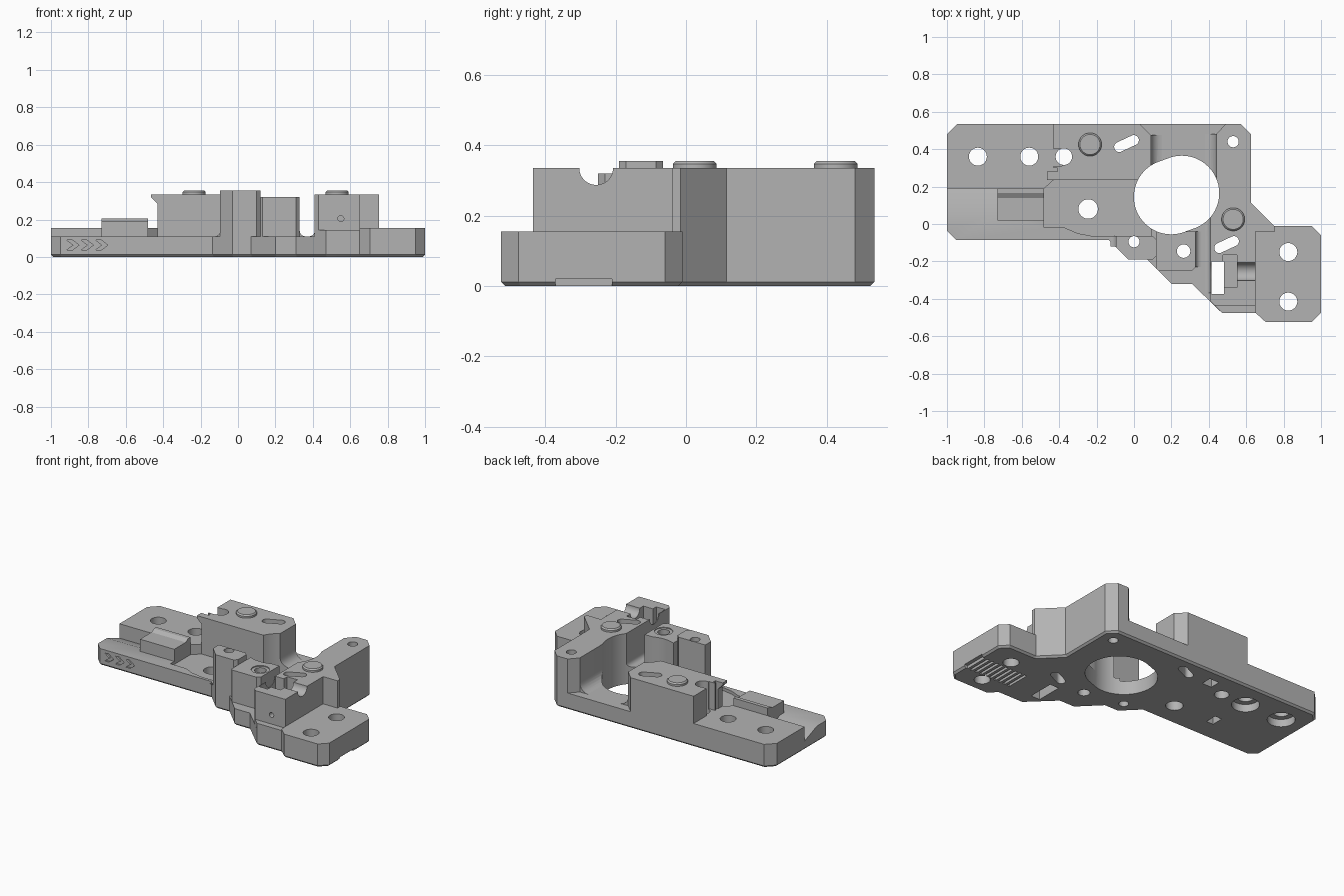
import bpy, bmesh
from math import sin, cos, pi, radians

if "Cube" in bpy.data.objects:
    bpy.data.objects.remove(bpy.data.objects["Cube"])

grey = bpy.data.materials.new("mid_grey")
grey.use_nodes = True
grey.diffuse_color = (0.45, 0.45, 0.45, 1)
grey.node_tree.nodes["Principled BSDF"].inputs["Base Color"].default_value = grey.diffuse_color

parts = []
cutters = bpy.data.collections.new("cutters")
bpy.context.scene.collection.children.link(cutters)


def prism(name, pts, lo, hi, axis="z", cut=False, chamfer_low=0, chamfer_top=0):
    """Extrude a 2D outline along an axis."""
    place = {"z": lambda a, b, h: (a, b, h),
             "x": lambda a, b, h: (h, a, b),
             "y": lambda a, b, h: (a, h, b)}[axis]
    bm = bmesh.new()
    low = [bm.verts.new(place(a, b, lo)) for a, b in pts]
    top = [bm.verts.new(place(a, b, hi)) for a, b in pts]
    f_low, f_top = bm.faces.new(low[::-1]), bm.faces.new(top)
    n = len(pts)
    for i in range(n):
        j = (i + 1) % n
        bm.faces.new((low[i], low[j], top[j], top[i]))
    bmesh.ops.recalc_face_normals(bm, faces=bm.faces)
    for face, size in ((f_low, chamfer_low), (f_top, chamfer_top)):
        if size:
            bmesh.ops.bevel(bm, geom=list(face.edges), offset=size, segments=1,
                            affect="EDGES", profile=0.5)
    mesh = bpy.data.meshes.new(name)
    bm.to_mesh(mesh)
    bm.free()
    mesh.materials.append(grey)
    ob = bpy.data.objects.new(name, mesh)
    if cut:
        cutters.objects.link(ob)
        ob.hide_render = True
    else:
        bpy.context.scene.collection.objects.link(ob)
        parts.append(ob)
    return ob


def rect(a0, a1, b0, b1):
    return [(a0, b0), (a1, b0), (a1, b1), (a0, b1)]


def stadium(cx, cy, r, half=0.0, angle=0.0, n=40):
    """Circle, or a rounded slot when half is above zero."""
    t = radians(angle)
    out = []
    for i in range(n):
        a = 2 * pi * (i + 0.5) / n
        u = r * cos(a) + (half if cos(a) > 0 else -half)
        v = r * sin(a)
        out.append((cx + u * cos(t) - v * sin(t), cy + u * sin(t) + v * cos(t)))
    return out


def cut(pts, lo=-0.1, hi=0.5, axis="z"):
    prism("cutter", pts, lo, hi, axis, cut=True)


# Base plate
FLOOR, SLAB, TALL = 0.11, 0.155, 0.335
prism("base_plate", [
    (-1, 0.48), (-0.945, 0.535), (0.57, 0.535), (0.625, 0.48), (0.625, 0.115), (0.75, -0.01),
    (0.95, -0.01), (1, -0.06), (1, -0.475), (0.95, -0.525), (0.705, -0.525), (0.65, -0.475),
    (0.47, -0.475), (0.31, -0.32), (0.2, -0.32), (0.07, -0.19), (-0.03, -0.19),
    (-0.135, -0.085), (-0.95, -0.085), (-1, -0.035)], 0, FLOOR, chamfer_low=0.012)

# Low end slabs
prism("rear_slab", [(-1, 0.19), (-0.48, 0.19), (-0.43, 0.235), (-0.43, 0.535),
                    (-0.945, 0.535), (-1, 0.48)], FLOOR, SLAB)
prism("side_slab", [(0.65, -0.475), (0.705, -0.525), (0.95, -0.525), (1, -0.475),
                    (1, -0.06), (0.95, -0.01), (0.75, -0.01), (0.65, -0.01)], FLOOR, SLAB)

# Guide block in the channel
prism("guide_block", [(0.02, FLOOR), (0.02, 0.19), (0.14, 0.19), (0.165, 0.205),
                      (0.19, 0.205), (0.19, FLOOR)], -0.73, -0.48, "x")

# Rear tower with its side lip
prism("rear_tower", [(-0.43, 0.235), (0.06, 0.235), (0.09, 0.265), (0.09, 0.475),
                     (0.03, 0.535), (-0.43, 0.535)], FLOOR, TALL)
prism("tower_lip", [(-0.43, 0.285), (-0.465, 0.32), (-0.465, TALL), (-0.43, TALL)],
      0.235, 0.28, "y")

# Side tower
prism("side_tower", [
    (0.49, 0.535), (0.57, 0.535), (0.625, 0.48), (0.625, 0.115), (0.755, -0.015), (0.755, -0.04),
    (0.65, -0.04), (0.65, -0.435), (0.43, -0.435), (0.41, -0.415), (0.41, 0.06),
    (0.44, 0.1), (0.44, 0.48)], FLOOR, TALL)
prism("side_tower_ledge", [(0.65, -0.435), (0.43, -0.435), (0.47, -0.475), (0.65, -0.475)],
      FLOOR, 0.145)

# Front posts
prism("front_post", [(-0.095, -0.125), (-0.03, -0.19), (0.1, -0.19), (0.12, -0.17),
                     (0.12, -0.085), (0.1, -0.065), (-0.095, -0.065)], FLOOR, 0.355)
prism("screw_post", [(0.12, -0.24), (0.13, -0.25), (0.31, -0.25), (0.33, -0.23),
                     (0.33, -0.04), (0.12, -0.04)], FLOOR, 0.32)


# Concave fillets where walls meet the floor
def fillet(name, x, side, r, y0, y1):
    arc = [(x + side * r * (1 - sin(a)), FLOOR + r * (1 - cos(a)))
           for a in [i * pi / 12 for i in range(7)]]
    prism(name, arc + [(x, FLOOR)], y0, y1, "y")


fillet("rear_tower_fillet", 0.09, 1, 0.06, 0.25, 0.475)
fillet("side_tower_rear_fillet", 0.44, -1, 0.06, 0.25, 0.48)
fillet("side_tower_front_fillet", 0.41, -1, 0.03, -0.37, 0.05)
fillet("screw_post_fillet", 0.33, 1, 0.03, -0.23, -0.04)
fillet("front_post_fillet", -0.095, -1, 0.03, -0.12, -0.065)

# Raised round pads
for label, x, y in (("rear_pad", -0.235, 0.425), ("side_pad", 0.53, 0.025)):
    prism(label, stadium(x, y, 0.062), TALL, 0.355, chamfer_top=0.008)

# Main opening, bolt holes and slots
cut(stadium(0.2275, 0.155, 0.2, 0.03, 20, 64))
for x, y, r in ((-0.835, 0.36, 0.048), (-0.56, 0.36, 0.048), (-0.375, 0.36, 0.044),
                (-0.245, 0.08, 0.052), (0.825, -0.15, 0.048), (0.825, -0.415, 0.048),
                (0.53, 0.44, 0.03), (0, -0.095, 0.03), (0.265, -0.145, 0.036)):
    cut(stadium(x, y, r))
for x, y in ((-0.04, 0.43), (0.495, -0.11)):
    cut(stadium(x, y, 0.027, 0.043, 25))

# Counterbores and blind pockets underneath
for x in (-0.835, -0.56):
    cut(stadium(x, 0.36, 0.083), -0.1, 0.05)
cut(rect(-0.27, -0.2, 0.39, 0.46), -0.1, 0.06)
cut(rect(-0.56, -0.51, 0.06, 0.14), -0.1, 0.06)
cut(stadium(0.265, -0.145, 0.055), 0.314, 0.5)

# Grip grooves underneath
for i in range(10):
    x = 0.985 - i * 0.036
    cut(rect(x - 0.009, x + (0.1 if i == 0 else 0.009), -0.37, -0.21), -0.1, 0.02)

# Channel slope and floor pocket
cut([(0.06, FLOOR), (0.19, 0.06), (0.19, 0.12), (0.06, 0.12)], -1.1, -0.73, "x")
cut([(-0.48, -0.02), (-0.37, -0.02), (-0.3, -0.05), (-0.22, -0.065), (0.09, -0.065),
     (0.09, 0.235), (-0.43, 0.235), (-0.48, 0.19)], 0.09, 0.1105)

# Tower notches
cut(rect(-0.5, -0.385, 0.31, 0.4), SLAB, 0.5)
cut(rect(-0.5, -0.41, 0.28, 0.3), SLAB, 0.5)

# Nut window, nut slot and rod groove
cut(rect(0.415, 0.48, -0.375, -0.2))
cut(rect(0.475, 0.55, -0.34, -0.165), 0.18, 0.5)
cut(stadium(-0.255, TALL, 0.048), 0.4, 0.7, "x")
cut(stadium(0.55, 0.205, 0.016), -0.6, -0.38, "y")

# Chevrons engraved on the front rail
for i in range(3):
    x = -0.915 + i * 0.077
    cut([(x, 0.037), (x + 0.03, 0.037), (x + 0.065, 0.063), (x + 0.03, 0.09),
         (x, 0.09), (x + 0.035, 0.063)], -0.2, -0.073, "y")

# Apply the cuts and shade
for ob in parts:
    bpy.ops.object.select_all(action="DESELECT")
    bpy.context.view_layer.objects.active = ob
    ob.select_set(True)
    mod = ob.modifiers.new("cuts", "BOOLEAN")
    mod.operation = "DIFFERENCE"
    mod.operand_type = "COLLECTION"
    mod.collection = cutters
    mod.solver = "EXACT"
    bpy.ops.object.modifier_apply(modifier=mod.name)
    bpy.ops.object.shade_smooth_by_angle(angle=radians(30))

for ob in list(cutters.objects):
    bpy.data.objects.remove(ob)
bpy.data.collections.remove(cutters)
